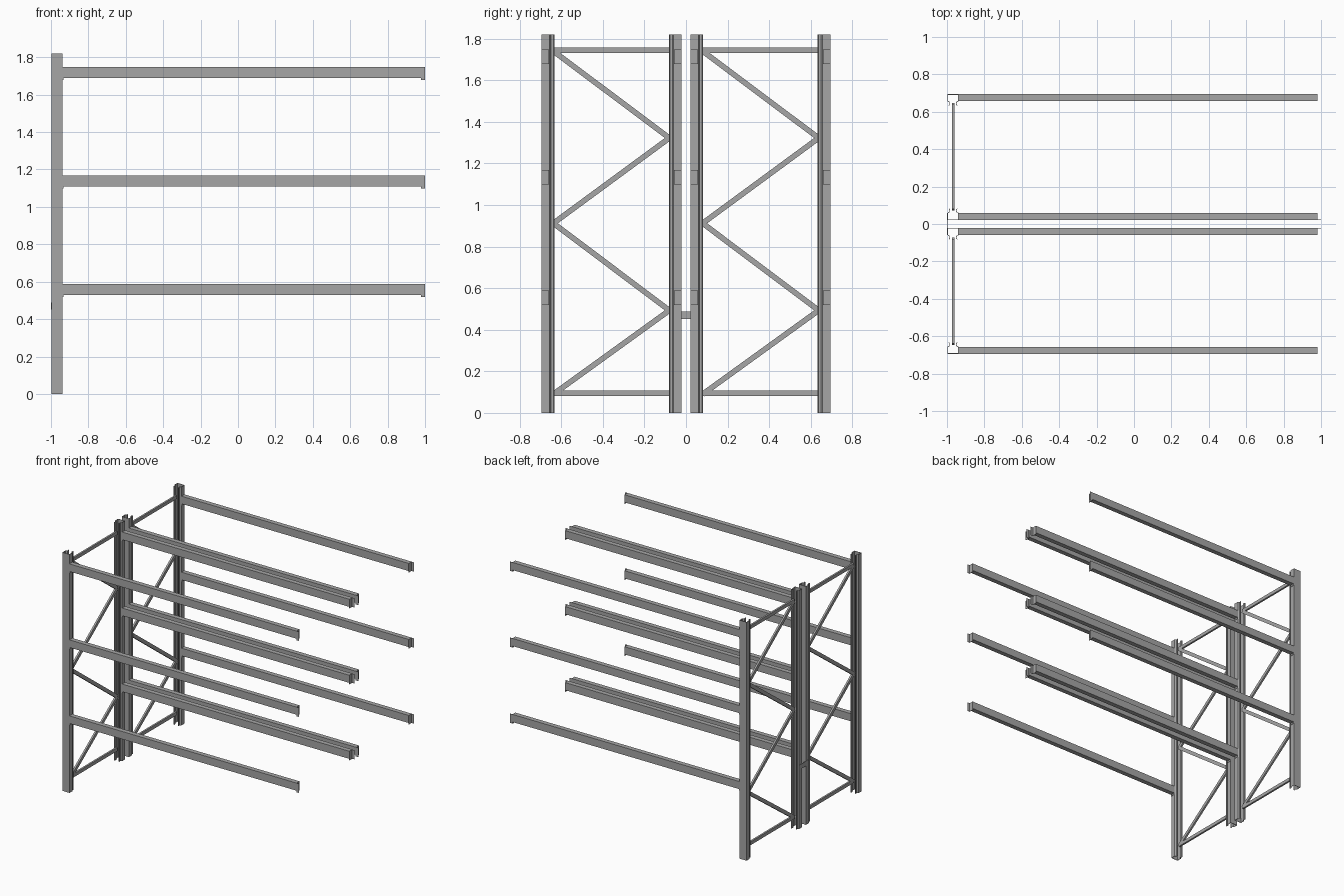
import bpy
import bmesh
from math import atan2
from mathutils import Matrix, Vector

cube = bpy.data.objects.get("Cube")
if cube:
    bpy.data.objects.remove(cube, do_unlink=True)

steel = bpy.data.materials.new("grey steel")
steel.use_nodes = True
GREY = (0.38, 0.38, 0.38, 1)
steel.diffuse_color = GREY
steel.node_tree.nodes["Principled BSDF"].inputs["Base Color"].default_value = GREY

HEIGHT = 1.82
POST_X = -0.967          # centre line of the uprights
POST_HALF = 0.03
OUTER, INNER = 0.694, 0.022   # web faces of outer and inner uprights
LEVELS = (0.53, 1.11, 1.69)   # underside of each beam
BEAM_H, BEAM_D = 0.058, 0.036


def finish(name, bm):
    bmesh.ops.recalc_face_normals(bm, faces=bm.faces)
    mesh = bpy.data.meshes.new(name)
    bm.to_mesh(mesh)
    bm.free()
    mesh.materials.append(steel)
    obj = bpy.data.objects.new(name, mesh)
    bpy.context.collection.objects.link(obj)
    return obj


def add_box(bm, lo, hi, turn=Matrix()):
    lo, hi = Vector(lo), Vector(hi)
    size = Matrix.Diagonal((hi - lo).to_4d())
    size[3][3] = 1
    bmesh.ops.create_cube(bm, size=1, matrix=Matrix.Translation((lo + hi) / 2) @ turn @ size)


def upright(name, face_y, inward):
    """Open, stepped thin-wall section with its web on face_y."""
    half = [(0.030, 0), (0.030, 0.037), (0.019, 0.044), (0.019, 0.056), (0.024, 0.058)]
    path = [(-x, y) for x, y in reversed(half)] + half
    t = 0.003
    # offset each wall point inwards to give the sheet its thickness
    normals = []
    for (ax, ay), (bx, by) in zip(path, path[1:]):
        normals.append(Vector((ay - by, bx - ax)).normalized())
    inside = []
    for i, p in enumerate(path):
        a, b = normals[max(i - 1, 0)], normals[min(i, len(normals) - 1)]
        inside.append(Vector(p) + (a + b) * t / (1 + a.dot(b)))
    bm = bmesh.new()
    rings = []
    for x, y in path + inside[::-1]:
        at = (POST_X + x, face_y + inward * y)
        rings.append((bm.verts.new((*at, 0)), bm.verts.new((*at, HEIGHT))))
    n, total = len(path), len(rings)
    for i in range(total):
        (a, b), (c, d) = rings[i], rings[(i + 1) % total]
        bm.faces.new((a, c, d, b))
    for i in range(n - 1):
        j = total - 1 - i
        for k in (0, 1):
            bm.faces.new((rings[i][k], rings[i + 1][k], rings[j - 1][k], rings[j][k]))
    finish(name, bm)


def beam(name, face_y, inward, z):
    """Box beam with an angle connector on both ends."""
    bm = bmesh.new()
    left, right = POST_X + POST_HALF, 0.981

    def part(x0, x1, d0, d1, z0, z1):
        ya, yb = sorted((face_y + inward * d0, face_y + inward * d1))
        add_box(bm, (x0, ya, z0), (x1, yb, z1))

    part(left + 0.003, right - 0.003, 0, BEAM_D, z, z + BEAM_H)
    for end, way in ((left, -1), (right, 1)):
        plate = sorted((end, end - way * 0.003))
        part(*plate, 0, BEAM_D, z - 0.012, z + BEAM_H)
        hook = sorted((end, end + way * 0.019))
        part(*hook, 0.0005, 0.0025, z - 0.012, z + BEAM_H)
    finish(name, bm)


def brace(name, start, end, width=0.026, depth=0.014):
    a, b = Vector((POST_X, *start)), Vector((POST_X, *end))
    d = b - a
    half = Vector((depth, d.length, width)) / 2
    mid = Matrix.Translation((a + b) / 2)
    bm = bmesh.new()
    add_box(bm, -half, half)
    bm.transform(mid @ Matrix.Rotation(atan2(d.z, d.y), 4, "X"))
    finish(name, bm)


# Uprights and beams
for label, face_y, inward in (("front_outer", -OUTER, 1), ("front_inner", -INNER, -1),
                              ("back_inner", INNER, 1), ("back_outer", OUTER, -1)):
    upright(label + "_upright", face_y, inward)
    for level, z in enumerate(LEVELS, 1):
        beam(f"{label}_beam_{level}", face_y, inward, z)

# Frame bracing: two horizontals and a zigzag per frame
ZIGZAG = (1.74, 1.322, 0.912, 0.493, 0.09)
for label, near, far in (("front", -0.638, -0.08), ("back", 0.08, 0.638)):
    for part, z in (("lower", 0.094), ("upper", 1.744)):
        brace(f"{label}_{part}_horizontal", (near, z), (far, z))
    for i in range(4):
        ends = (near, far) if i % 2 == 0 else (far, near)
        brace(f"{label}_diagonal_{i + 1}", (ends[0], ZIGZAG[i]), (ends[1], ZIGZAG[i + 1]))

# Tie plate joining the two frames
bm = bmesh.new()
add_box(bm, (-1.0, -0.058, 0.452), (-0.997, 0.058, 0.488))
finish("row_spacer", bm)
